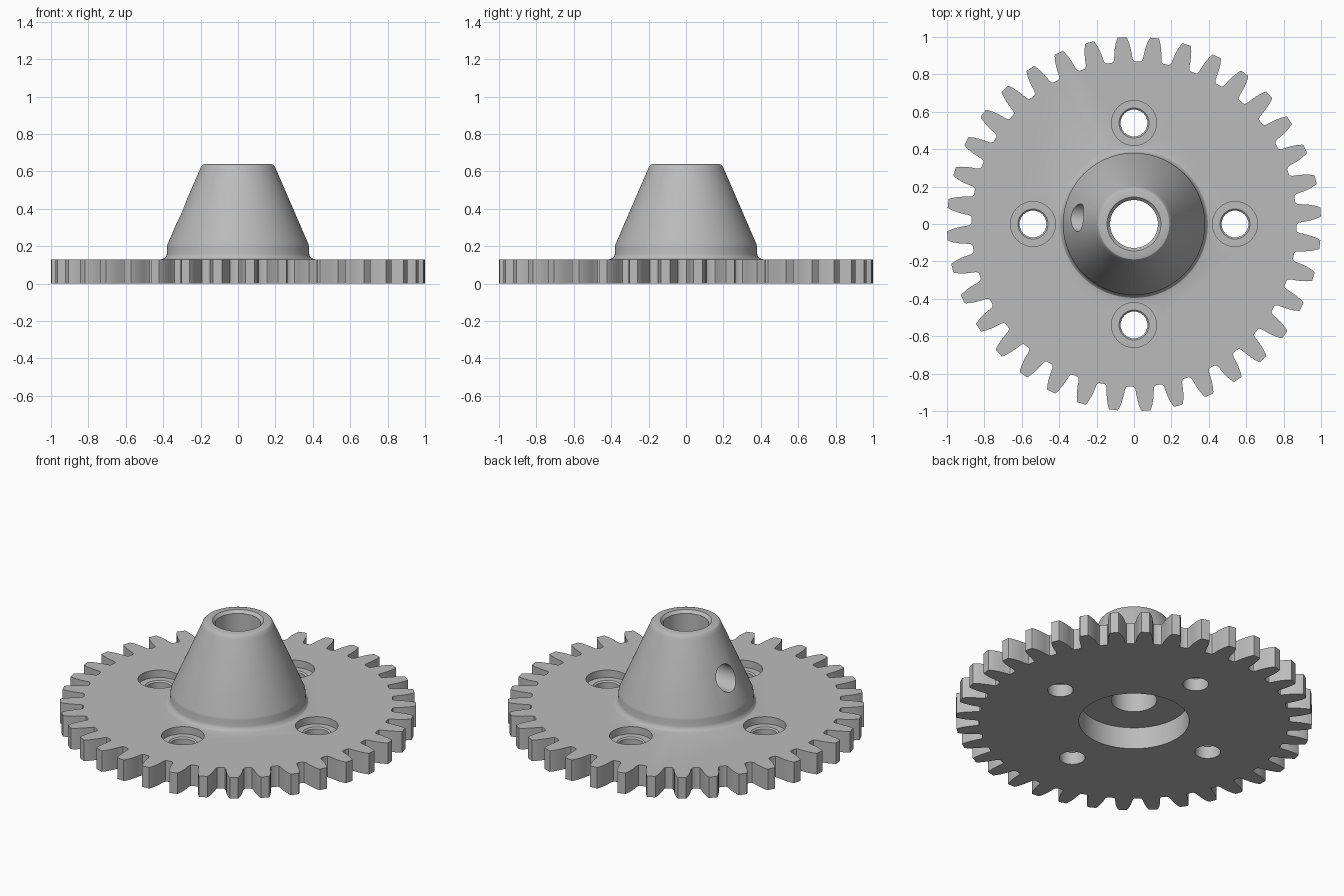
import bpy, bmesh, math
from mathutils import Matrix, Vector

cube = bpy.data.objects.get("Cube")
if cube:
    bpy.data.objects.remove(cube, do_unlink=True)

TEETH = 36
PLATE = 0.13      # gear plate thickness
BOLT_RADIUS = 0.54

steel = bpy.data.materials.new("light grey metal")
steel.use_nodes = True
GREY = (0.5, 0.5, 0.5, 1)
steel.diffuse_color = GREY
steel.node_tree.nodes["Principled BSDF"].inputs["Base Color"].default_value = GREY


def finish(name, bm):
    bmesh.ops.recalc_face_normals(bm, faces=bm.faces)
    mesh = bpy.data.meshes.new(name)
    bm.to_mesh(mesh)
    bm.free()
    mesh.materials.append(steel)
    obj = bpy.data.objects.new(name, mesh)
    bpy.context.collection.objects.link(obj)
    return obj


def lathe(name, profile, steps=96, matrix=Matrix()):
    """Closed solid of revolution from (radius, height) points, capped at both ends."""
    bm = bmesh.new()
    rings = []
    for r, z in profile:
        rings.append([bm.verts.new(matrix @ Vector((
            r * math.cos(2 * math.pi * i / steps),
            r * math.sin(2 * math.pi * i / steps), z))) for i in range(steps)])
    for a, b in zip(rings, rings[1:]):
        for i in range(steps):
            j = (i + 1) % steps
            bm.faces.new((a[i], a[j], b[j], b[i]))
    bm.faces.new(rings[0])
    bm.faces.new(rings[-1])
    return finish(name, bm)


def combine(target, tool, operation):
    """Apply a boolean and discard the tool."""
    mod = target.modifiers.new(operation.lower(), "BOOLEAN")
    mod.operation = operation
    mod.solver = "EXACT"
    mod.object = tool
    bpy.ops.object.select_all(action="DESELECT")
    bpy.context.view_layer.objects.active = target
    target.select_set(True)
    bpy.ops.object.modifier_apply(modifier=mod.name)
    bpy.data.objects.remove(tool, do_unlink=True)


# Toothed plate: half of one tooth as (radius, degrees from tooth axis), mirrored
half_tooth = [(0.87, 4.0), (0.874, 3.5), (0.888, 3.15), (0.91, 2.95),
              (0.94, 2.6), (0.97, 2.1), (0.992, 1.6), (1.0, 1.35)]
tooth = [(r, -a) for r, a in half_tooth] + [(r, a) for r, a in reversed(half_tooth)]
bm = bmesh.new()
outline = []
for k in range(TEETH):
    for r, a in tooth:
        t = math.radians(3.7 + a + k * 360 / TEETH)
        outline.append(bm.verts.new((r * math.cos(t), r * math.sin(t), 0)))
base = bm.faces.new(outline)
top = bmesh.ops.extrude_face_region(bm, geom=[base])["geom"]
bmesh.ops.translate(bm, vec=(0, 0, PLATE),
                    verts=[v for v in top if isinstance(v, bmesh.types.BMVert)])
gear = finish("gear_with_hub", bm)

# Conical hub with a filleted foot and rounded rim
hub = lathe("hub", [(0.41, 0.10), (0.41, PLATE), (0.395, 0.134), (0.385, 0.144),
                    (0.38, 0.16), (0.38, 0.195), (0.377, 0.21), (0.203, 0.612),
                    (0.197, 0.626), (0.189, 0.635), (0.176, 0.639)])
combine(gear, hub, "UNION")

# Bore with chamfered mouth and wide recess underneath
bore = lathe("bore_cutter", [(0.31, -0.1), (0.31, 0.135), (0.128, 0.135),
                             (0.128, 0.622), (0.145, 0.64), (0.145, 0.7)])
combine(gear, bore, "DIFFERENCE")

# Four counterbored bolt holes
for k in range(4):
    a = k * math.pi / 2
    place = Matrix.Translation((BOLT_RADIUS * math.cos(a), BOLT_RADIUS * math.sin(a), 0))
    hole = lathe("bolt_hole_cutter", [(0.072, -0.1), (0.072, 0.077), (0.08, 0.085),
                                      (0.12, 0.085), (0.12, 0.2)], 48, place)
    combine(gear, hole, "DIFFERENCE")

# Set screw hole through one side of the hub
aim = (Matrix.Translation((0, 0, 0.375)) @ Matrix.Rotation(math.radians(173.5), 4, "Z")
       @ Matrix.Rotation(math.pi / 2, 4, "Y"))
combine(gear, lathe("set_screw_cutter", [(0.075, 0.02), (0.075, 0.6)], 48, aim), "DIFFERENCE")

bpy.context.view_layer.objects.active = gear
gear.select_set(True)
bpy.ops.object.shade_smooth_by_angle(angle=math.radians(30))
